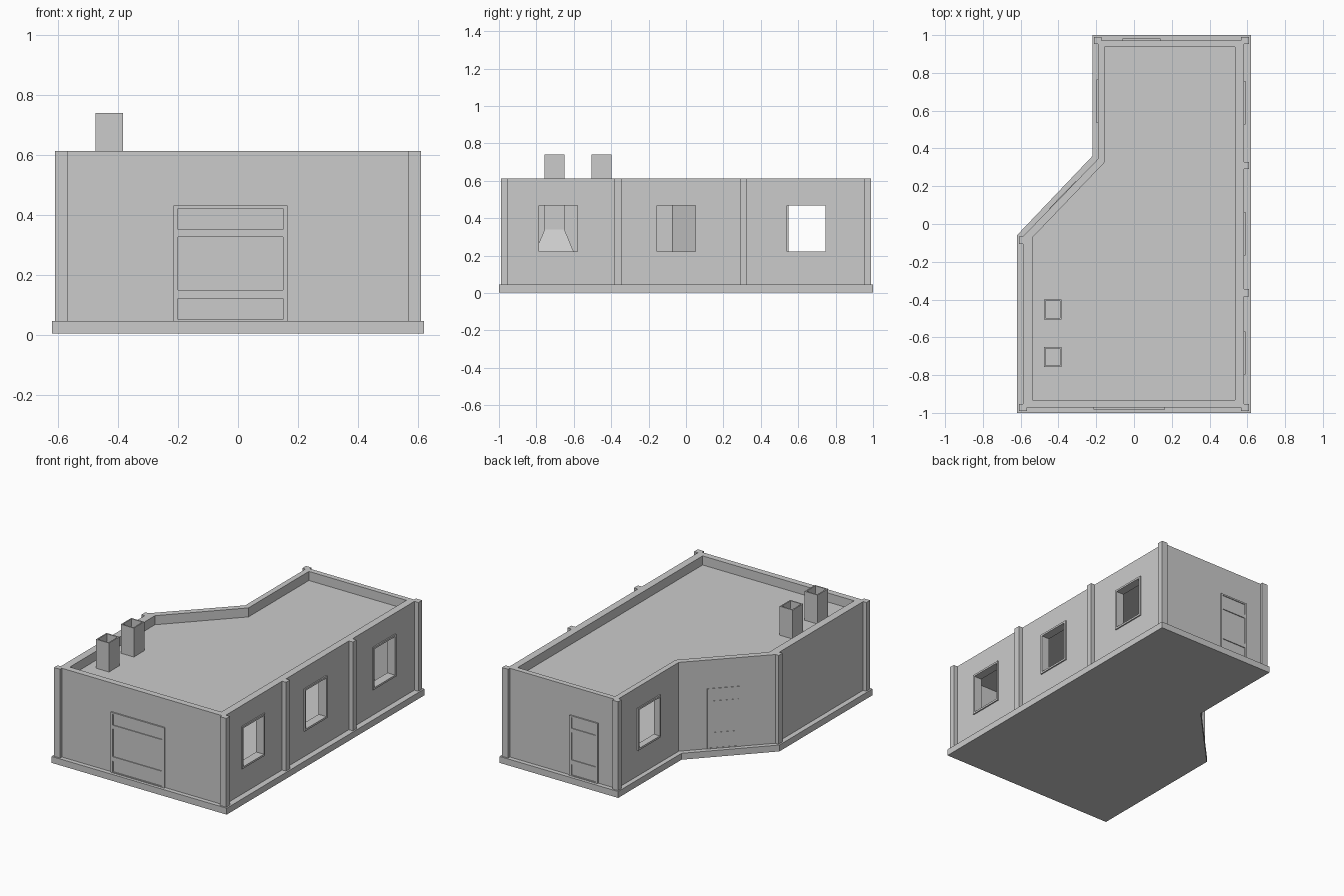
import bpy, bmesh, math
from mathutils import Matrix, Vector

if "Cube" in bpy.data.objects:
    bpy.data.objects.remove(bpy.data.objects["Cube"])

# Footprints, counter-clockwise: plinth edge, wall outside, wall inside
PLINTH = [(-.62, -1), (.62, -1), (.62, 1), (-.22, 1), (-.22, .36), (-.62, -.06)]
OUTER = [(-.587, -.972), (.582, -.972), (.582, .972), (-.19, .972), (-.19, .345), (-.587, -.065)]
INNER = [(-.538, -.932), (.535, -.932), (.535, .938), (-.155, .938), (-.155, .327), (-.538, -.072)]
FLOOR, ROOF, TOP = .045, .555, .613


def finish(name, bm):
    bmesh.ops.recalc_face_normals(bm, faces=bm.faces)
    me = bpy.data.meshes.new(name)
    bm.to_mesh(me)
    bm.free()
    ob = bpy.data.objects.new(name, me)
    bpy.context.collection.objects.link(ob)
    return ob


def prism(name, pts, z0, z1):
    bm = bmesh.new()
    f = bm.faces.new([bm.verts.new((x, y, z0)) for x, y in pts])
    r = bmesh.ops.extrude_face_region(bm, geom=[f], use_keep_orig=True)
    bmesh.ops.translate(bm, vec=(0, 0, z1 - z0),
                        verts=[v for v in r['geom'] if isinstance(v, bmesh.types.BMVert)])
    return finish(name, bm)


def tube(name, rings, closed=True):
    """Skin a list of equal-length vertex rings; the last joins the first if closed."""
    bm = bmesh.new()
    vs = [[bm.verts.new(p) for p in ring] for ring in rings]
    n = len(vs[0])
    for k in range(len(vs) if closed else len(vs) - 1):
        a, b = vs[k], vs[(k + 1) % len(vs)]
        for i in range(n):
            j = (i + 1) % n
            bm.faces.new((a[i], a[j], b[j], b[i]))
    return finish(name, bm)


def boxes(name, spans, frame=Matrix()):
    """Several boxes (x0,x1,y0,y1,z0,z1) in one mesh, placed by a frame."""
    bm = bmesh.new()
    for x0, x1, y0, y1, z0, z1 in spans:
        m = frame @ Matrix.Translation(((x0 + x1) / 2, (y0 + y1) / 2, (z0 + z1) / 2)) \
            @ Matrix.Diagonal((x1 - x0, y1 - y0, z1 - z0, 1))
        bmesh.ops.create_cube(bm, size=1, matrix=m)
    return finish(name, bm)


def wall_frame(x, y, angle):
    # local x runs along the wall, local -y points outward
    return Matrix.Translation((x, y, 0)) @ Matrix.Rotation(math.radians(angle), 4, 'Z')


# Plinth, hollow wall shell and sunken roof
prism("plinth", PLINTH, .004, FLOOR)
at = lambda pts, z: [(x, y, z) for x, y in pts]
walls = tube("walls", [at(OUTER, FLOOR), at(OUTER, TOP), at(INNER, TOP), at(INNER, FLOOR)])
prism("roof", INNER, ROOF - .02, ROOF)

# Window openings and their frames
windows = [(.582, y, 90) for y in (-.683, -.052, .643)] + [(-.19, .65, -90)]
W, Z0, Z1, B = .115, .21, .48, .012
cutter = bmesh.new()
for i, (x, y, a) in enumerate(windows):
    fr = wall_frame(x, y, a)
    bmesh.ops.create_cube(cutter, size=1, matrix=fr @ Matrix.Translation((0, .02, (Z0 + Z1) / 2))
                          @ Matrix.Diagonal((2 * (W - B), .2, Z1 - Z0 - 2 * B, 1)))
    boxes(f"window_frame_{i + 1}", [
        (-W, -W + B, -.008, .01, Z0, Z1), (W - B, W, -.008, .01, Z0, Z1),
        (-W + B, W - B, -.008, .01, Z0, Z0 + B), (-W + B, W - B, -.008, .01, Z1 - B, Z1)], fr)
cut = finish("window_cutter", cutter)
cut.hide_render = True
mod = walls.modifiers.new("openings", 'BOOLEAN')
mod.operation, mod.object, mod.solver = 'DIFFERENCE', cut, 'EXACT'
bpy.context.view_layer.objects.active = walls
bpy.ops.object.modifier_apply(modifier=mod.name)
bpy.data.objects.remove(cut)


# Panelled doors: thin slab with raised stiles and rails
def door(name, x, y, angle, width, out):
    h, s = width / 2, .015
    spans = [(-h + s, h - s, -out * .4, .01, FLOOR, .42)]
    spans += [(-h, -h + s, -out, .01, FLOOR, .43), (h - s, h, -out, .01, FLOOR, .43)]
    spans += [(-h + s, h - s, -out, .01, a, b)
              for a, b in ((FLOOR, .051), (.12, .148), (.325, .35), (.42, .43))]
    boxes(name, spans, wall_frame(x, y, angle))


door("front_door", -.025, -.972, 0, .38, .009)
door("back_door", .04, .972, 180, .2, .009)
p, q = Vector(OUTER[4]), Vector(OUTER[5])
mid = p.lerp(q, .47)
d = q - p
door("corner_door", mid.x, mid.y, math.degrees(math.atan2(d.y, d.x)), .2, .003)

# Pilasters at the corners and along the right wall
pilasters = [(.567, .61, -.99, -.953), (.567, .61, .953, .99), (-.61, -.567, -.99, -.953),
             (-.212, -.172, .953, .99), (.575, .61, -.385, -.345), (.575, .61, .29, .327),
             (-.61, -.575, -.105, -.066)]
for i, s in enumerate(pilasters):
    boxes(f"pilaster_{i + 1}", [(*s, FLOOR, TOP)])

# Open chimneys running down to flared hoods inside
for i, cy in enumerate((-.703, -.452)):
    def ring(hx, hy, z):
        return [(-.43 + sx * hx, cy + sy * hy, z) for sx, sy in ((-1, -1), (1, -1), (1, 1), (-1, 1))]
    t = .008
    tube(f"chimney_{i + 1}", [ring(.046, .053, .74), ring(.046, .053, .34), ring(.096, .107, .21),
                              ring(.096 - t, .107 - t, .21), ring(.046 - t, .053 - t, .34),
                              ring(.046 - t, .053 - t, .74)])
